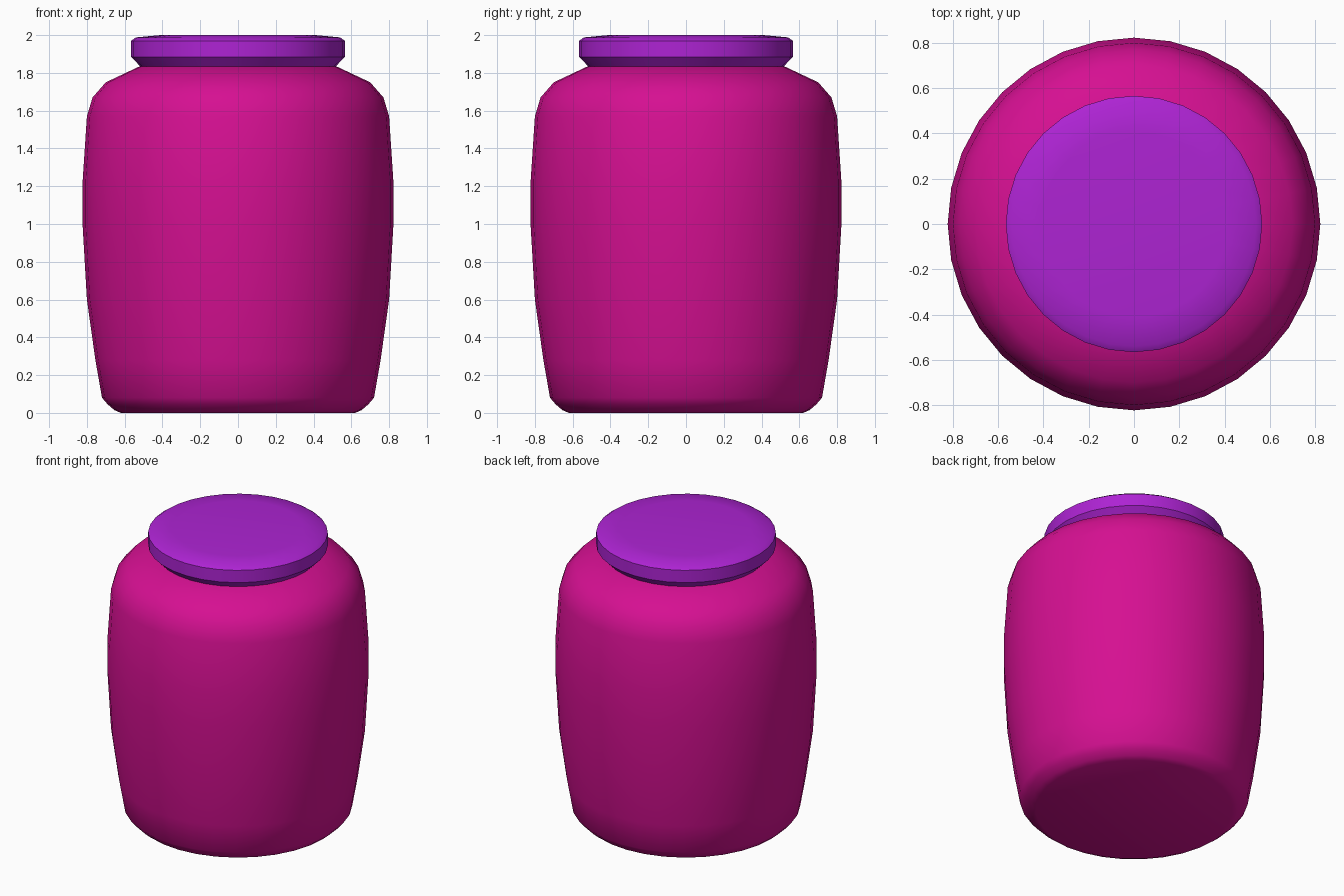
import bpy, bmesh, math

cube = bpy.data.objects.get("Cube")
if cube:
    bpy.data.objects.remove(cube, do_unlink=True)

SIDES = 32


def flat_colour(name, rgb):
    mat = bpy.data.materials.new(name)
    mat.use_nodes = True
    mat.diffuse_color = (*rgb, 1)
    mat.node_tree.nodes["Principled BSDF"].inputs["Base Color"].default_value = (*rgb, 1)
    return mat


def lathe(name, profile, mat, sharp_angle):
    """Turn a (radius, height) profile around z and close both ends."""
    bm = bmesh.new()
    rings = []
    for radius, z in profile:
        angles = [math.tau * i / SIDES for i in range(SIDES)]
        rings.append([bm.verts.new((radius * math.cos(a), radius * math.sin(a), z))
                      for a in angles])
    for low, high in zip(rings, rings[1:]):
        for i in range(SIDES):
            j = (i + 1) % SIDES
            bm.faces.new((low[i], low[j], high[j], high[i]))
    bm.faces.new(rings[0][::-1])
    bm.faces.new(rings[-1])
    mesh = bpy.data.meshes.new(name)
    bm.to_mesh(mesh)
    bm.free()
    mesh.materials.append(mat)
    obj = bpy.data.objects.new(name, mesh)
    bpy.context.collection.objects.link(obj)
    bpy.ops.object.select_all(action='DESELECT')
    obj.select_set(True)
    bpy.context.view_layer.objects.active = obj
    bpy.ops.object.shade_smooth_by_angle(angle=math.radians(sharp_angle))
    return obj


magenta = flat_colour("magenta", (0.67, 0.005, 0.287))
purple = flat_colour("purple", (0.42, 0.017, 0.65))

# Bulging jar with a chamfered foot and a sloping shoulder
lathe("jar_body", [
    (0.62, 0.0), (0.655, 0.015), (0.69, 0.045), (0.72, 0.08), (0.755, 0.28),
    (0.80, 0.6), (0.823, 1.0), (0.823, 1.22), (0.80, 1.57), (0.77, 1.67),
    (0.70, 1.75), (0.52, 1.835),
], magenta, 35)

# Disc lid, tapered in underneath and rounded on top
lathe("jar_lid", [
    (0.515, 1.832), (0.566, 1.885), (0.566, 1.97), (0.54, 1.988), (0.41, 2.0),
], purple, 40)
